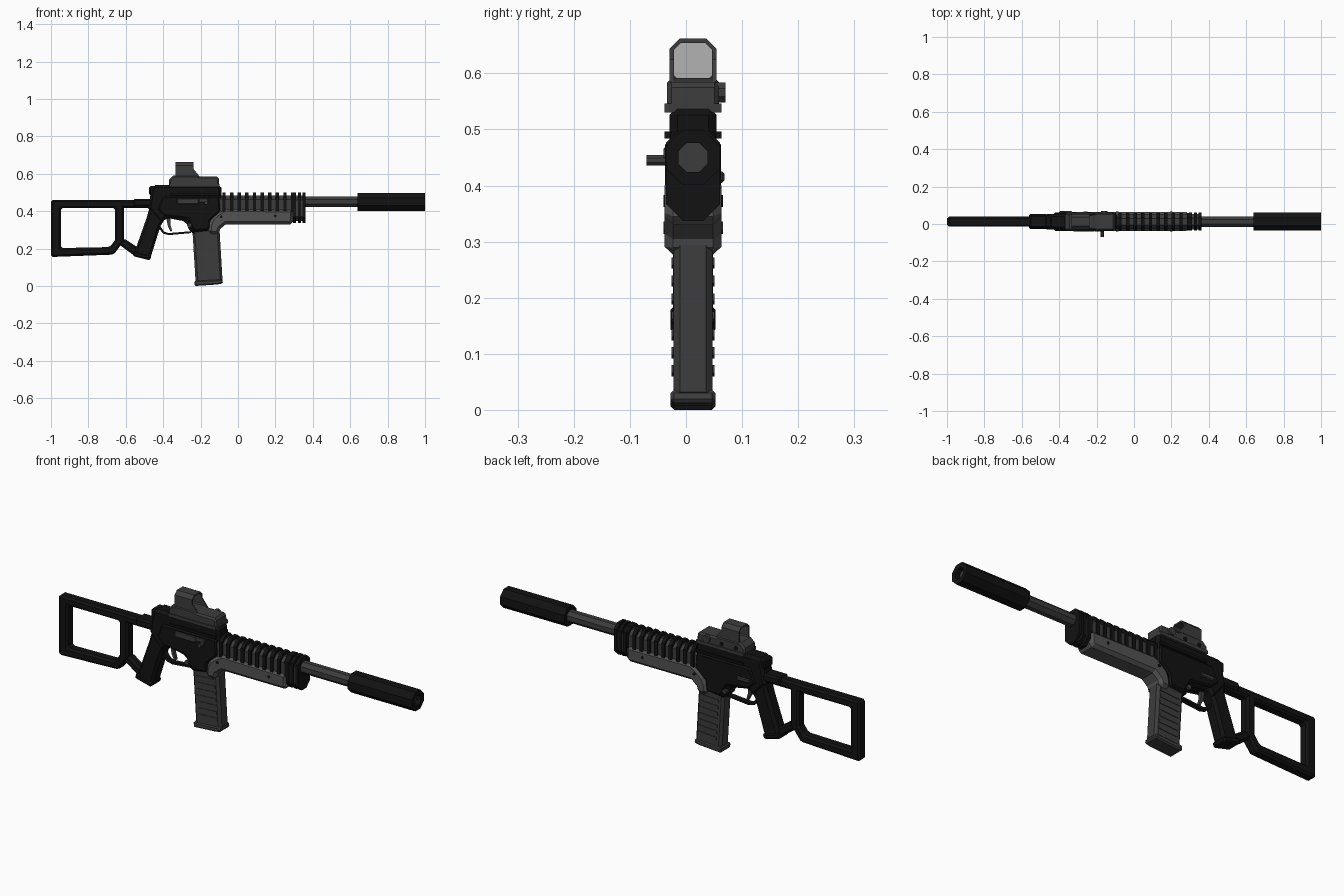
import bpy, bmesh, math

if "Cube" in bpy.data.objects:
    bpy.data.objects.remove(bpy.data.objects["Cube"])

CY = 0.0125   # centre plane of the body (the side handle shifts it off y = 0)
AZ = 0.45     # bore height


def material(name, v):
    m = bpy.data.materials.new(name)
    m.diffuse_color = (v, v, v, 1)
    m.use_nodes = True
    m.node_tree.nodes["Principled BSDF"].inputs["Base Color"].default_value = m.diffuse_color
    return m


BLACK, DARK, GREY, LIGHT = (material("black", 0.006), material("dark_grey", 0.045),
                            material("mid_grey", 0.085), material("glass_grey", 0.45))


def extrude(name, pts, a, b, mat, axis='y', bevel=0, hole=None):
    """Extrude an (x,z) profile along y, or a (y,z) section along x; y is relative to CY."""
    def place(p, t):
        return (p[0], CY + t, p[1]) if axis == 'y' else (t, CY + p[0], p[1])
    bm = bmesh.new()
    n = len(pts)
    loops = [[[bm.verts.new(place(p, t)) for p in loop] for t in (a, b)]
             for loop in ([pts, hole] if hole else [pts])]
    for lo, hi in loops:
        for i in range(n):
            j = (i + 1) % n
            bm.faces.new((lo[i], lo[j], hi[j], hi[i]))
    for k in (0, 1):
        if hole:
            o, h = loops[0][k], loops[1][k]
            for i in range(n):
                j = (i + 1) % n
                bm.faces.new((o[i], o[j], h[j], h[i]))
        else:
            bm.faces.new(loops[0][k])
    bmesh.ops.recalc_face_normals(bm, faces=bm.faces)
    me = bpy.data.meshes.new(name)
    bm.to_mesh(me)
    bm.free()
    ob = bpy.data.objects.new(name, me)
    bpy.context.collection.objects.link(ob)
    me.materials.append(mat)
    if bevel:
        md = ob.modifiers.new("chamfer", 'BEVEL')
        md.width, md.segments, md.limit_method = bevel, 1, 'ANGLE'
        md.angle_limit = math.radians(50)
    return ob


def box(name, x0, x1, y0, y1, z0, z1, mat, bevel=0):
    return extrude(name, [(x0, z0), (x1, z0), (x1, z1), (x0, z1)], y0, y1, mat, bevel=bevel)


def ngon(r, c=(0, AZ), n=8):
    return [(c[0] + r * math.cos(math.tau * (i + .5) / n),
             c[1] + r * math.sin(math.tau * (i + .5) / n)) for i in range(n)]


def section(w, z0, z1, c0, c1):
    """Octagonal section with separate bottom and top chamfers."""
    return [(-w + c0, z0), (w - c0, z0), (w, z0 + c0), (w, z1 - c1),
            (w - c1, z1), (-w + c1, z1), (-w, z1 - c1), (-w, z0 + c0)]


# Suppressor and barrel
extrude("suppressor", ngon(.052), .64, 1, BLACK, 'x', hole=ngon(.028))
extrude("suppressor_bore", ngon(.028), .63, .975, DARK, 'x')
extrude("barrel", ngon(.031), .30, .66, DARK, 'x')

# Ribbed upper handguard and front collars
extrude("handguard_core", section(.040, .38, .485, .01, .022), -.10, .35, DARK, 'x')
for i in range(10):
    x = -.075 + i * .0408
    extrude(f"handguard_rib_{i}", section(.046, .39, .50, .01, .024), x - .009, x + .009, BLACK, 'x')
extrude("front_block", section(.042, .347, .48, .025, .02), .28, .355, DARK, 'x')
for i in range(3):
    x = .302 + i * .026
    extrude(f"front_collar_{i}", section(.048, .337, .50, .03, .024), x - .008, x + .008, BLACK, 'x')

# Lower handguard sweeping down into the magazine well
extrude("lower_handguard", [(-.16, .28), (-.105, .275), (-.095, .305), (-.065, .33), (.28, .33), (.295, .345),
        (.295, .41), (-.07, .415), (-.11, .39), (-.14, .365), (-.155, .33)],
        -.0505, .0505, GREY, bevel=.015)
for i, (x, z) in enumerate([(-.09, .37), (.20, .375)]):
    extrude(f"handguard_screw_{i}", ngon(.008, (x, z), 6), -.053, .053, BLACK)

# Receiver
extrude("receiver", [(-.48, .415), (-.468, .49), (-.455, .535), (-.44, .54), (-.09, .54), (-.085, .40), (-.14, .36),
        (-.15, .29), (-.235, .28), (-.255, .285), (-.28, .345), (-.385, .365), (-.41, .33)],
        -.042, .042, BLACK, bevel=.014)
extrude("receiver_side_plate", [(-.43, .41), (-.40, .48), (-.10, .48), (-.095, .40), (-.15, .35), (-.155, .30),
        (-.235, .295), (-.27, .36), (-.39, .375)], -.050, .050, BLACK, bevel=.007)
box("rear_sight_block", -.475, -.40, -.034, .034, .485, .535, BLACK, .008)
box("side_rail", -.36, -.10, -.051, .051, .484, .496, BLACK)
box("ejection_port", -.325, -.21, -.053, -.045, .438, .468, DARK, .003)
box("bolt_slot", -.21, -.16, -.053, -.045, .447, .468, DARK, .003)
extrude("charging_handle", ngon(.010, (-.17, .445)), -.0825, -.03, DARK)
box("selector_lever", -.40, -.33, .04, .056, .405, .425, DARK, .004)
extrude("bolt_release", ngon(.012, (-.26, .325)), -.053, .053, DARK)

# Trigger and guard
extrude("trigger", [(-.385, .37), (-.36, .37), (-.362, .33), (-.352, .295), (-.36, .29), (-.375, .32)],
        -.008, .008, DARK)
extrude("trigger_guard", [(-.425, .31), (-.40, .28), (-.37, .272), (-.25, .283), (-.25, .293), (-.37, .283),
        (-.394, .29), (-.415, .32)], -.013, .013, BLACK)

# Pistol grip
extrude("grip", [(-.47, .43), (-.385, .40), (-.39, .36), (-.415, .32), (-.465, .16), (-.475, .14), (-.555, .162),
        (-.55, .19), (-.49, .36)], -.036, .036, BLACK, bevel=.013)
extrude("grip_cap", [(-.462, .16), (-.472, .137), (-.562, .160), (-.555, .186)],
        -.040, .040, BLACK, bevel=.006)

# Skeleton stock: one closed frame plus the links to receiver and grip
extrude("stock_frame", [(-1, .46), (-.61, .46), (-.61, .24), (-.665, .168), (-1, .155)], -.027, .027, BLACK,
        bevel=.010, hole=[(-.947, .417), (-.658, .417), (-.658, .245), (-.685, .208), (-.947, .203)])
box("stock_top_bar", -.63, -.44, -.027, .027, .417, .46, BLACK, .010)
extrude("stock_grip_link", [(-.64, .225), (-.61, .255), (-.535, .205), (-.545, .155)],
        -.024, .024, BLACK, bevel=.010)
box("stock_collar", -.56, -.455, -.035, .035, .425, .465, BLACK, .008)

# Magazine with side ridges, slightly raked
extrude("magazine", [(-.245, .32), (-.10, .32), (-.082, .02), (-.226, .01)], -.035, .035, DARK, bevel=.012)
extrude("magazine_base", [(-.234, .028), (-.085, .036), (-.08, .014), (-.11, .008), (-.232, 0)],
        -.040, .040, DARK, bevel=.006)
for i in range(7):
    z, x = .06 + i * .032, -.002 * i
    for s in (-1, 1):
        extrude(f"magazine_ridge_{i}_{s}", [(-.205 + x, z), (-.10 + x, z + .006), (-.10 + x, z + .020),
                (-.205 + x, z + .014)], s * .033, s * .038, DARK)

# Optic: base clamp, body, open hood and window
box("optic_clamp", -.365, -.10, -.051, .051, .53, .546, DARK)
extrude("optic_body", [(-.37, .535), (-.368, .57), (-.345, .592), (-.225, .592), (-.205, .585), (-.112, .585),
        (-.102, .575), (-.10, .535)], -.046, .046, DARK, bevel=.008)
extrude("optic_hood", section(.042, .58, .662, .004, .018), -.335, -.237, DARK, 'x',
        hole=section(.034, .588, .654, .009, .012))
extrude("optic_window", section(.035, .586, .655, .009, .012), -.29, -.284, LIGHT, 'x')
for s in (-1, 1):
    extrude(f"hood_brace_{s}", [(-.24, .59), (-.205, .585), (-.237, .625)], s * .034, s * .042, DARK)
extrude("optic_knob", ngon(.019, (-.16, .566)), .04, .0575, DARK)
for i in range(2):
    extrude(f"clamp_bolt_{i}", ngon(.010, (-.32 + i * .08, .56)), .04, .050, BLACK)
